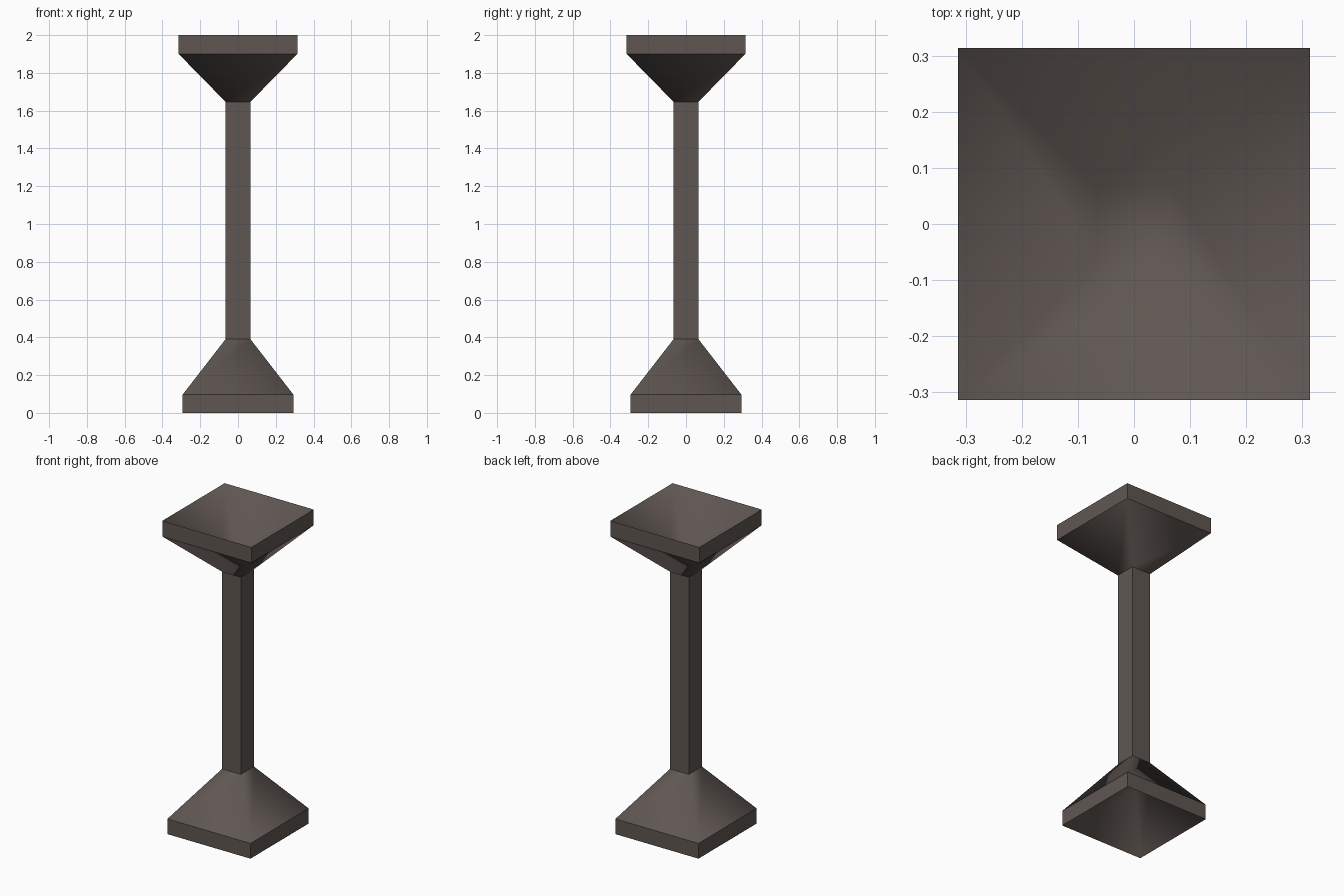
import bpy, bmesh

if "Cube" in bpy.data.objects:
    bpy.data.objects.remove(bpy.data.objects["Cube"])

mat = bpy.data.materials.new("dark_taupe_stone")
mat.diffuse_color = (0.115, 0.094, 0.084, 1.0)
mat.use_nodes = True
mat.node_tree.nodes["Principled BSDF"].inputs["Base Color"].default_value = mat.diffuse_color


def loft(name, rings, smooth=False, cap_first=False, cap_last=False):
    """Square rings given as (half_width, z), joined in order."""
    bm = bmesh.new()
    loops = [[bm.verts.new((sx * h, sy * h, z))
              for sx, sy in ((-1, -1), (1, -1), (1, 1), (-1, 1))]
             for h, z in rings]
    for a, b in zip(loops, loops[1:]):
        for i in range(4):
            j = (i + 1) % 4
            bm.faces.new((a[i], a[j], b[j], b[i]))
    if cap_first:
        bm.faces.new(loops[0][::-1])
    if cap_last:
        bm.faces.new(loops[-1])
    for f in bm.faces:
        f.smooth = smooth
    me = bpy.data.meshes.new(name)
    bm.to_mesh(me)
    bm.free()
    me.materials.append(mat)
    ob = bpy.data.objects.new(name, me)
    bpy.context.collection.objects.link(ob)
    return ob


C, B, T = 0.066, 0.293, 0.314   # half widths: column, base, top

# base: rim band, sloped foot, hollow underside
loft("base_band", [(B, 0.0), (B, 0.097)])
loft("base_slope", [(B, 0.097), (C, 0.39)], smooth=True)
loft("base_hollow", [(C, 0.28), (B, 0.0)], smooth=True, cap_first=True)

# column
loft("column", [(C, 0.39), (C, 1.647)])

# top: flared capital, rim band, hollow upper side
loft("top_flare", [(C, 1.647), (T, 1.9)], smooth=True)
loft("top_band", [(T, 1.9), (T, 2.0)])
loft("top_hollow", [(T, 2.0), (C, 1.75)], smooth=True, cap_last=True)
